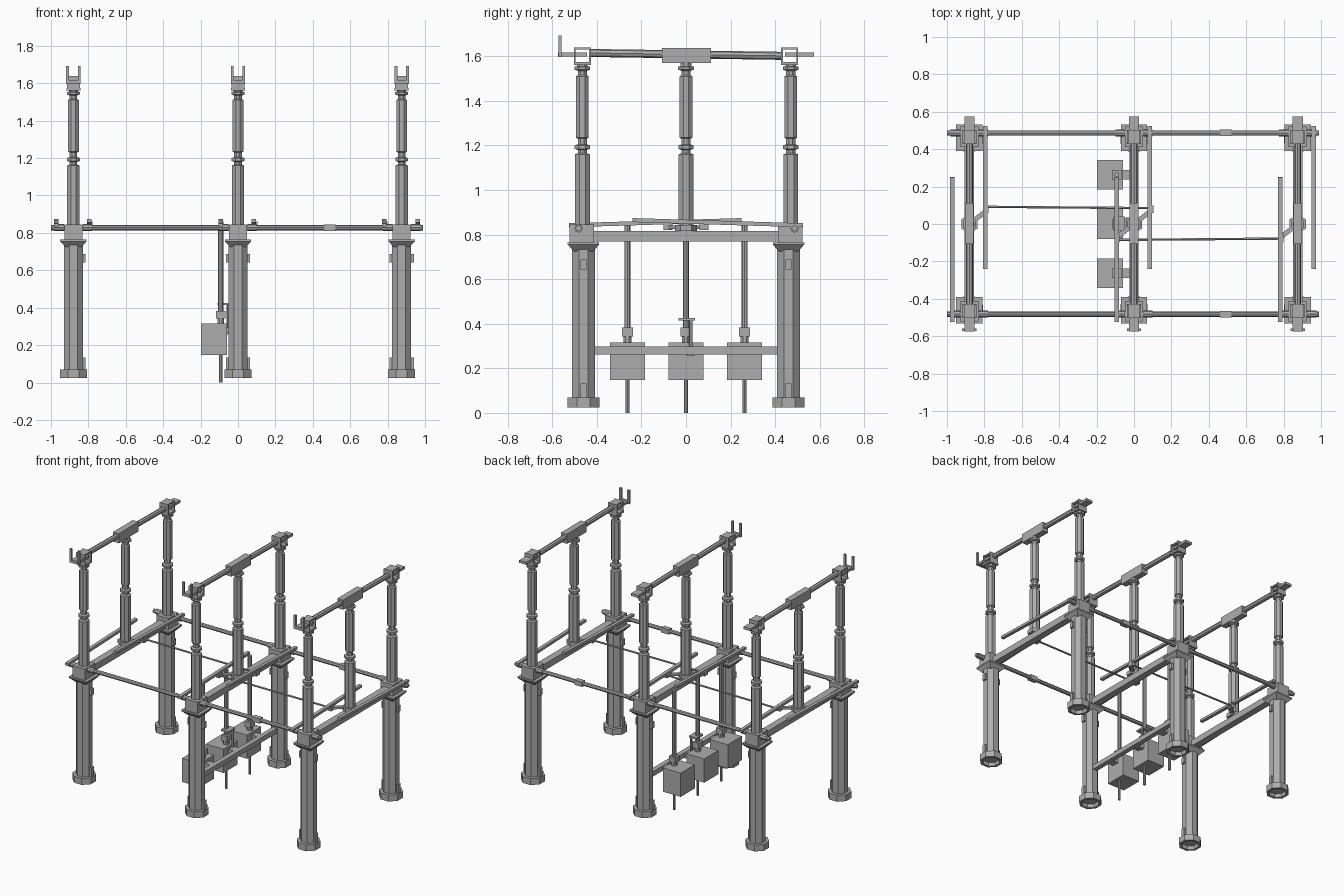
import bpy, bmesh, math
from mathutils import Vector

cube = bpy.data.objects.get("Cube")
if cube:
    bpy.data.objects.remove(cube)

grey = bpy.data.materials.new("steel grey")
grey.use_nodes = True
grey.diffuse_color = (0.42, 0.42, 0.42, 1)
for node in grey.node_tree.nodes:
    if node.type == 'BSDF_PRINCIPLED':
        node.inputs["Base Color"].default_value = grey.diffuse_color


def finish(name, bm):
    bmesh.ops.recalc_face_normals(bm, faces=bm.faces)
    mesh = bpy.data.meshes.new(name)
    bm.to_mesh(mesh)
    bm.free()
    mesh.materials.append(grey)
    obj = bpy.data.objects.new(name, mesh)
    bpy.context.collection.objects.link(obj)
    return obj


def box(name, center, size):
    bm = bmesh.new()
    bmesh.ops.create_cube(bm, size=1)
    for v in bm.verts:
        v.co = Vector(center) + Vector(a * b for a, b in zip(v.co, size))
    return finish(name, bm)


def bar(name, start, end, width, height=None, sides=0):
    """Straight member between two points: a box, or a rod when sides is set."""
    a, b = Vector(start), Vector(end)
    bm = bmesh.new()
    if sides:
        bmesh.ops.create_cone(bm, cap_ends=True, segments=sides, radius1=width,
                              radius2=width, depth=1)
    else:
        bmesh.ops.create_cube(bm, size=1)
        bmesh.ops.scale(bm, vec=(width, height or width, 1), verts=bm.verts)
    bmesh.ops.scale(bm, vec=(1, 1, (b - a).length), verts=bm.verts)
    turn = (b - a).to_track_quat('Z', 'Y').to_matrix()
    bmesh.ops.rotate(bm, matrix=turn, verts=bm.verts)
    bmesh.ops.translate(bm, vec=(a + b) / 2, verts=bm.verts)
    return finish(name, bm)


def lathe(name, x, y, profile, sides=8):
    """Faceted turned part; the profile holds radius and height pairs."""
    bm = bmesh.new()
    rings = []
    for r, z in profile:
        angles = [math.tau * (i + 0.5) / sides for i in range(sides)]
        rings.append([bm.verts.new((x + r * math.cos(t), y + r * math.sin(t), z))
                      for t in angles])
    for low, high in zip(rings, rings[1:]):
        for i in range(sides):
            j = (i + 1) % sides
            bm.faces.new((low[i], low[j], high[j], high[i]))
    bm.faces.new(rings[0])
    bm.faces.new(rings[-1])
    return finish(name, bm)


COLUMN = [(0.055, 0.05), (0.06, 0.025), (0.078, 0.025), (0.078, 0.07),
          (0.055, 0.07), (0.055, 0.74)]
INSULATOR = [(0.036, 0.84), (0.036, 1.16), (0.022, 1.165), (0.022, 1.18),
             (0.037, 1.185), (0.037, 1.2), (0.022, 1.205), (0.022, 1.23),
             (0.031, 1.235), (0.031, 1.51), (0.022, 1.515), (0.022, 1.535),
             (0.038, 1.54), (0.038, 1.553), (0.026, 1.555), (0.026, 1.575)]
PHASES = {"right": -0.88, "middle": 0.0, "left": 0.875}
COL_Y = 0.46
TOP_Z = 1.61

for side, x in PHASES.items():
    for end, s in (("front", -1), ("back", 1)):
        tag = f"{side}_{end}"
        y = s * COL_Y
        # Support column with foot, flared head and cap block
        lathe(f"{tag}_column", x, y, COLUMN)
        lathe(f"{tag}_column_flare", x, y,
              [(0.06, 0.725), (0.1, 0.755), (0.1, 0.765)], 4)
        box(f"{tag}_column_cap", (x, y + s * 0.007, 0.8), (0.096, 0.11, 0.09))
        for d in (-1, 1):
            if x < -0.5 and d < 0:
                continue
            for label, z, h in (("upper", 0.665, 0.045), ("lower", 0.1, 0.065)):
                box(f"{tag}_{label}_bracket", (x + d * 0.055, y, z), (0.02, 0.028, h))

        # Hollow terminal head on top of the insulator
        ty = s * 0.465
        for d in (-1, 1):
            box(f"{tag}_terminal_wall", (x, ty + d * 0.034, 1.6), (0.07, 0.008, 0.08))
        box(f"{tag}_terminal_base", (x, ty, 1.567), (0.075, 0.076, 0.014))
        box(f"{tag}_terminal_lid", (x, ty, 1.635), (0.06, 0.076, 0.01))
        box(f"{tag}_terminal_pad", (x, s * 0.51, 1.607), (0.055, 0.13, 0.018))

    # Contact prongs at the front terminal
    box(f"{side}_prong_bridge", (x, -0.565, 1.607), (0.075, 0.014, 0.022))
    for d in (-1, 1):
        box(f"{side}_prong", (x + d * 0.031, -0.565, 1.645), (0.015, 0.014, 0.095))

    # Post insulators
    for label, y in (("front", -0.465), ("centre", 0), ("back", 0.47)):
        lathe(f"{side}_{label}_insulator", x, y, INSULATOR)

    # Conductor arm with its central sleeve
    bar(f"{side}_conductor_arm", (x, -0.43, 1.615), (x, 0.43, 1.602), 0.018, sides=8)
    box(f"{side}_conductor_sleeve", (x, 0.003, 1.603), (0.046, 0.22, 0.068))

    # Main beam between the columns and the centre bearing
    box(f"{side}_main_beam", (x, 0, 0.793), (0.05, 0.84, 0.046))
    lathe(f"{side}_bearing", x, 0, [(0.05, 0.815), (0.05, 0.842)], 6)

    # Sloped drive bars beside the beam
    bar(f"{side}_drive_bar_left", (x + 0.085, 0.525, 0.842), (x + 0.085, -0.24, 0.865),
        0.024, 0.018)
    bar(f"{side}_drive_bar_right", (x - 0.092, -0.525, 0.842), (x - 0.092, 0.25, 0.865),
        0.024, 0.018)

# Long coupling shafts across all phases
for end, y in (("front", -0.482), ("back", 0.487)):
    bar(f"{end}_shaft", (-1, y, 0.828), (0.99, y, 0.828), 0.014, sides=8)
    box(f"{end}_shaft_coupler", (0.49, y, 0.828), (0.06, 0.034, 0.034))
    for x in PHASES.values():
        for d in (-1, 1):
            bar(f"{end}_shaft_collar", (x + d * 0.05, y, 0.828), (x + d * 0.1, y, 0.828),
                0.019, sides=8)

# Thin tie rods and the crank arms that they join
bar("back_tie_rod", (-0.79, 0.092, 0.833), (0.09, 0.085, 0.833), 0.007, sides=6)
bar("front_tie_rod", (-0.09, -0.085, 0.833), (0.785, -0.078, 0.833), 0.007, sides=6)
for x, d in ((-0.88, 1), (0, 1), (0, -1), (0.875, -1)):
    bar("crank_arm", (x, 0, 0.833), (x + d * 0.09, d * 0.07, 0.833), 0.025, 0.014)
    box("crank_pin", (x + d * 0.09, d * 0.08, 0.84), (0.026, 0.04, 0.04))

# Lower beam carrying the drive boxes
box("lower_beam", (0, 0, 0.28), (0.035, 0.84, 0.034))
for label, y in (("front", -0.263), ("centre", 0), ("back", 0.263)):
    box(f"{label}_drive_box", (-0.128, y, 0.232), (0.14, 0.158, 0.168))
    box(f"{label}_drive_mount", (-0.035, y, 0.28), (0.06, 0.05, 0.03))
    bar(f"{label}_drive_rod", (-0.092, y, 0.3), (-0.092, y, 0.84), 0.014, sides=8)
    bar(f"{label}_lower_rod", (-0.092, y, 0), (-0.092, y, 0.16), 0.009, sides=8)
    box(f"{label}_rod_joint", (-0.092, y, 0.362), (0.05, 0.05, 0.04))
    lathe(f"{label}_rod_neck", -0.092, y, [(0.02, 0.31), (0.02, 0.345)])

# Hand crank on the centre rod
box("hand_crank_lever", (-0.08, 0.003, 0.42), (0.06, 0.075, 0.012))
bar("hand_crank_rod", (-0.055, 0.022, 0.28), (-0.055, 0.022, 0.42), 0.008, sides=6)
box("hand_crank_grip", (-0.03, 0.02, 0.275), (0.06, 0.032, 0.038))
